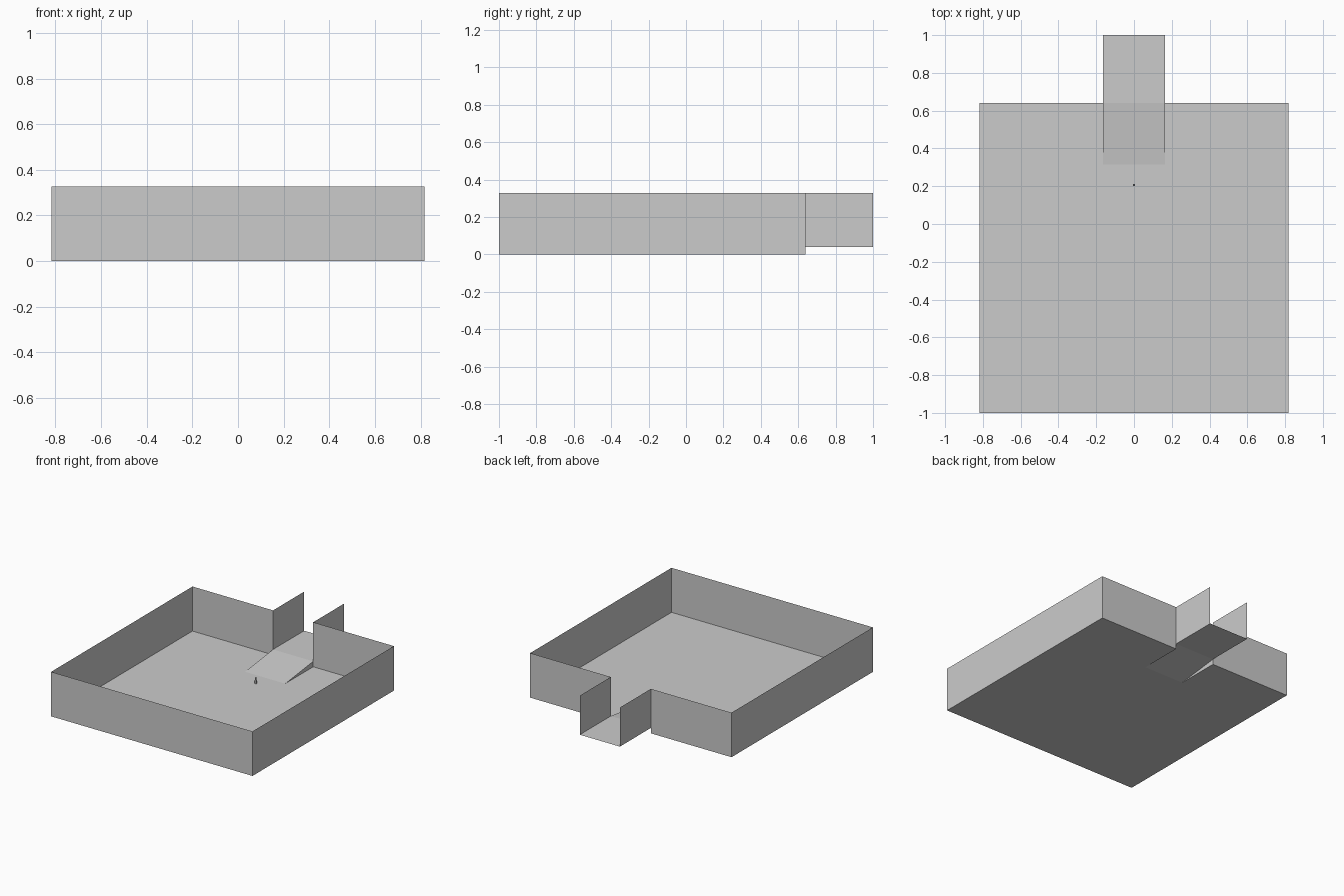
import bpy, bmesh

if "Cube" in bpy.data.objects:
    bpy.data.objects.remove(bpy.data.objects["Cube"])

W, Y0, YW, Y1, H = 0.818, -1.0, 0.64, 1.0, 0.327   # room half width, front, back wall, passage end, height
D, YR, ZR = 0.163, 0.315, 0.04                      # passage half width, ramp foot, passage floor height


def sheet(name, faces):
    """Make one open surface from a few polygons."""
    bm = bmesh.new()
    for f in faces:
        bm.faces.new([bm.verts.new(p) for p in f])
    bmesh.ops.remove_doubles(bm, verts=bm.verts, dist=1e-4)
    me = bpy.data.meshes.new(name)
    bm.to_mesh(me)
    bm.free()
    ob = bpy.data.objects.new(name, me)
    bpy.context.collection.objects.link(ob)
    return ob


def wall(a, b, z=0.0):
    return [(*a, z), (*b, z), (*b, H), (*a, H)]


def box(name, w, z0, z1, y):
    bpy.ops.mesh.primitive_cube_add(size=1, location=(0, y, (z0 + z1) / 2))
    ob = bpy.context.object
    ob.name = name
    ob.scale = (w, w, z1 - z0)


# Floor, notched under the ramp
sheet("floor", [[(-W, Y0, 0), (W, Y0, 0), (W, YW, 0), (D, YW, 0), (D, YR, 0),
                 (-D, YR, 0), (-D, YW, 0), (-W, YW, 0)]])

# Room walls with a full-height opening in the back
path = [(D, YW), (W, YW), (W, Y0), (-W, Y0), (-W, YW), (-D, YW)]
sheet("room_walls", [wall(b, a) for a, b in zip(path, path[1:])])

# Raised passage walls
sheet("passage_walls", [wall((s * D, YW), (s * D, Y1), ZR) for s in (-1, 1)])

# Passage floor, ramp into the room and ramp cheeks
deck = [[(-D, YW, ZR), (D, YW, ZR), (D, Y1, ZR), (-D, Y1, ZR)],
        [(-D, YR, 0), (D, YR, 0), (D, YW, ZR), (-D, YW, ZR)]]
deck += [[(s * D, YR, 0), (s * D, YW, 0), (s * D, YW, ZR)][::s] for s in (-1, 1)]
sheet("passage_floor_and_ramp", deck)

# Tiny marker post in front of the ramp
box("marker_base", 0.012, 0.0, 0.025, 0.207)
box("marker_pin", 0.006, 0.025, 0.045, 0.207)
